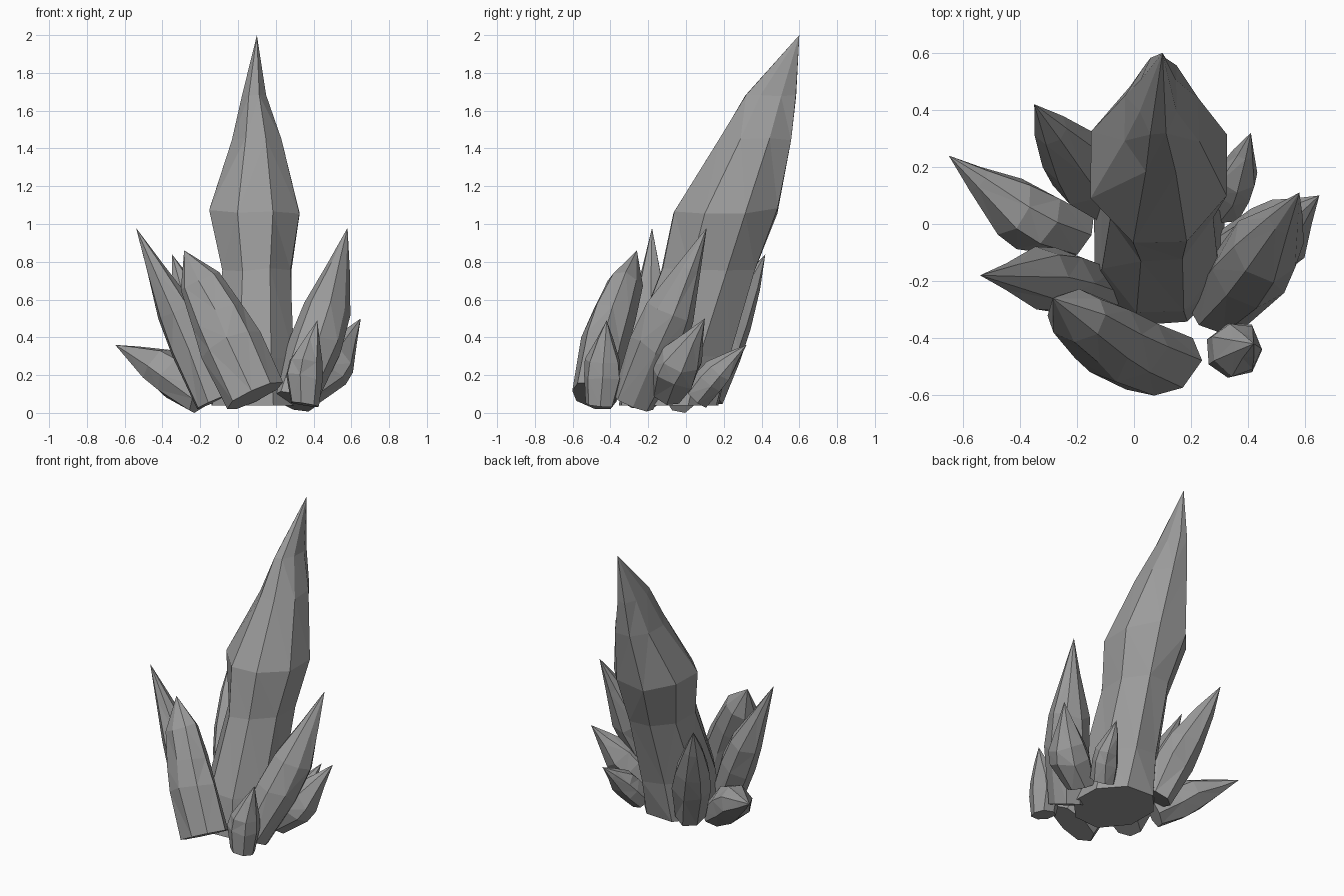
import bpy, bmesh, math, random
from mathutils import Vector

cube = bpy.data.objects.get("Cube")
if cube:
    bpy.data.objects.remove(cube, do_unlink=True)

stone = bpy.data.materials.new("grey_crystal")
stone.use_nodes = True
grey = (0.33, 0.33, 0.33, 1)
stone.diffuse_color = grey
shader = stone.node_tree.nodes["Principled BSDF"]
shader.inputs["Base Color"].default_value = grey
shader.inputs["Roughness"].default_value = 0.8


def crystal(name, rings, tip, sides=7, level=False, wobble=0.07, seed=1, phase=0.0):
    """Loft faceted rings (x, y, z, width, depth) from a flat base to a sharp tip."""
    rng = random.Random(seed)
    tip = Vector(tip)
    up = Vector((0, 0, 1)) if level else (tip - Vector(rings[0][:3])).normalized()
    side = Vector((0, 1, 0)).cross(up).normalized()
    front = up.cross(side)
    bm = bmesh.new()
    loops = []
    for x, y, z, width, depth in rings:
        loop = []
        for i in range(sides):
            a = math.tau * (i + phase + rng.uniform(-wobble, wobble)) / sides
            k = 1 + rng.uniform(-wobble, wobble)
            slide = up * rng.uniform(-wobble, wobble) * width * 2 * (len(loops) > 0)
            p = Vector((x, y, z)) + slide
            p += (side * math.cos(a) * width + front * math.sin(a) * depth) * k
            p.z = max(p.z, 0)
            loop.append(bm.verts.new(p))
        loops.append(loop)
    apex = bm.verts.new(tip)
    bm.faces.new(reversed(loops[0]))
    for i in range(sides):
        j = (i + 1) % sides
        for low, high in zip(loops, loops[1:]):
            bm.faces.new((low[i], low[j], high[j], high[i]))
        bm.faces.new((loops[-1][i], loops[-1][j], apex))
    bmesh.ops.triangulate(bm, faces=[f for f in bm.faces if len(f.verts) == 4])
    bmesh.ops.recalc_face_normals(bm, faces=bm.faces)
    mesh = bpy.data.meshes.new(name)
    bm.to_mesh(mesh)
    bm.free()
    mesh.materials.append(stone)
    obj = bpy.data.objects.new(name, mesh)
    bpy.context.collection.objects.link(obj)


def shard(name, base, middle, tip, r, base_r, seed, sides=7, neck=0.3, flat=1.0):
    """Small crystal: narrow base, swollen middle, and a slim neck below the tip."""
    b, m, t = Vector(base), Vector(middle), Vector(tip)
    stations = [(b, base_r), (b.lerp(m, 0.75), r), (m.lerp(t, 0.15), r * 0.9),
                (m.lerp(t, 0.6), r * neck * 1.4)]
    crystal(name, [(*p, w, w * flat) for p, w in stations], t, sides, seed=seed)


# Tall leaning centre crystal
crystal("main_crystal", [
    (0.09, -0.09, 0.04, 0.25, 0.28),
    (0.09, -0.04, 0.30, 0.22, 0.29),
    (0.10, 0.12, 0.76, 0.195, 0.265),
    (0.09, 0.205, 1.07, 0.255, 0.295),
    (0.095, 0.37, 1.45, 0.142, 0.205),
    (0.085, 0.45, 1.68, 0.068, 0.145),
], (0.10, 0.60, 2.0), sides=8, level=True, wobble=0.03, seed=4, phase=0.5)

# Ring of smaller crystals
shard("front_crystal", (0.085, -0.485, 0.09), (-0.075, -0.41, 0.44), (-0.285, -0.26, 0.86), 0.163, 0.16, 2, 8, 0.5, 0.78)
shard("tall_right_crystal", (-0.13, -0.24, 0.06), (-0.285, -0.19, 0.45), (-0.54, -0.18, 0.98), 0.118, 0.1, 3)
shard("low_right_crystal", (-0.20, -0.04, 0.07), (-0.39, 0.035, 0.235), (-0.65, 0.24, 0.36), 0.118, 0.09, 5)
shard("back_right_crystal", (-0.10, 0.10, 0.09), (-0.20, 0.21, 0.41), (-0.35, 0.42, 0.84), 0.125, 0.1, 6, 7, 0.35)
shard("tall_left_crystal", (0.30, -0.28, 0.06), (0.45, -0.11, 0.46), (0.58, 0.11, 0.98), 0.145, 0.115, 7, 8)
shard("low_left_crystal", (0.34, -0.10, 0.10), (0.50, -0.05, 0.25), (0.65, 0.10, 0.50), 0.13, 0.09, 8)
shard("back_left_crystal", (0.30, 0.06, 0.08), (0.355, 0.15, 0.20), (0.41, 0.32, 0.36), 0.088, 0.08, 9)
shard("small_front_crystal", (0.35, -0.455, 0.045), (0.35, -0.44, 0.24), (0.42, -0.42, 0.49), 0.105, 0.08, 10)
